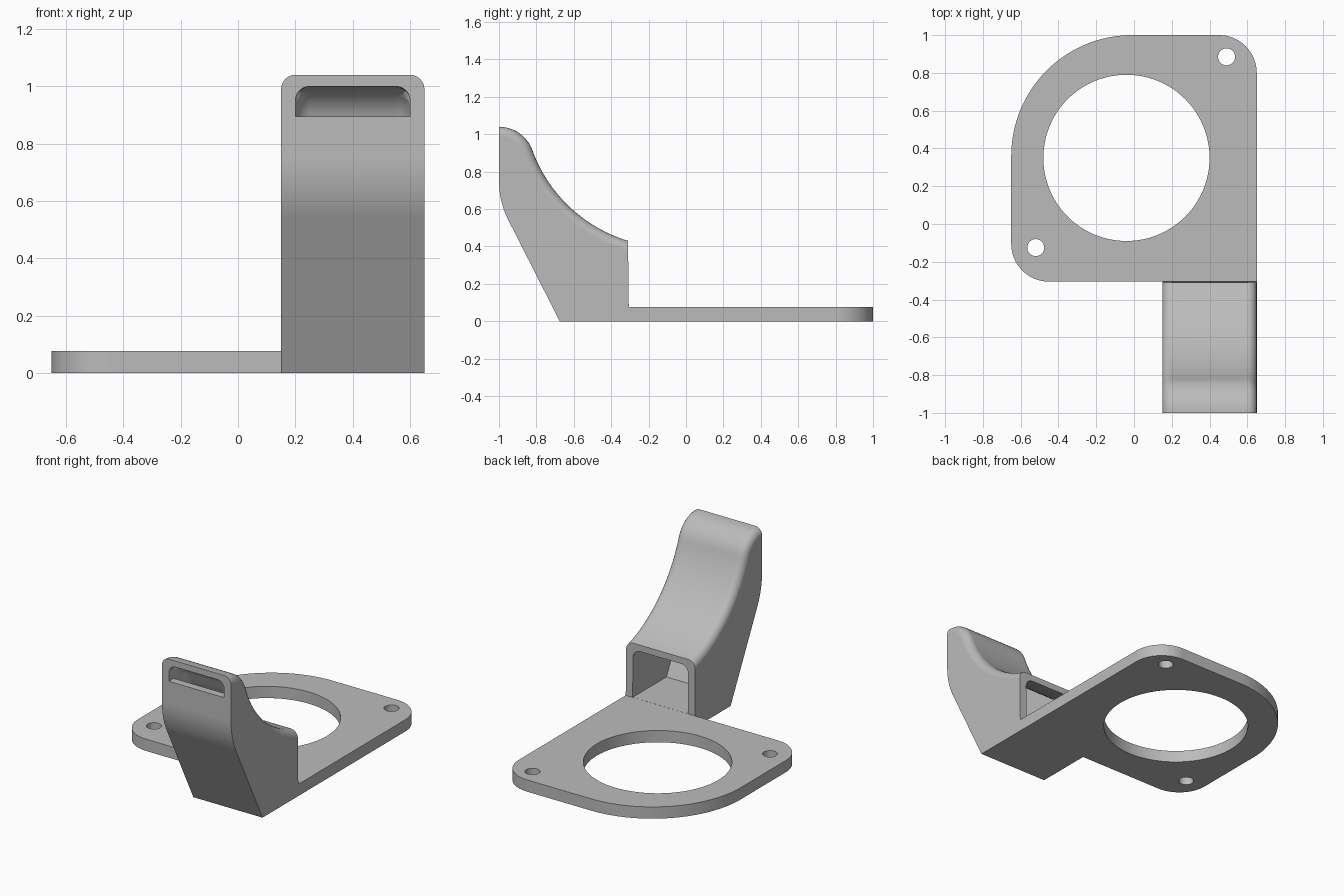
import bpy, bmesh
from math import cos, sin, radians

cube = bpy.data.objects.get("Cube")
if cube:
    bpy.data.objects.remove(cube)

grey = bpy.data.materials.new("light grey")
grey.use_nodes = True
colour = (0.5, 0.5, 0.5, 1)
grey.diffuse_color = colour
grey.node_tree.nodes["Principled BSDF"].inputs["Base Color"].default_value = colour


def arc(cx, cy, r, start, end, steps=16):
    """Points along a circular arc, angles in degrees."""
    angles = [radians(start + (end - start) * i / steps) for i in range(steps + 1)]
    return [(cx + r * cos(a), cy + r * sin(a)) for a in angles]


def prism(name, points, axis, low, high, rounded=None, radius=0.05):
    """Extrude a profile along x or z; round the rim edges that 'rounded' picks."""
    bm = bmesh.new()
    place = (lambda p: (low, *p)) if axis == 0 else (lambda p: (*p, low))
    face = bm.faces.new([bm.verts.new(place(p)) for p in points])
    top = bmesh.ops.extrude_face_region(bm, geom=[face])["geom"]
    for v in top:
        if isinstance(v, bmesh.types.BMVert):
            v.co[axis] = high
    bmesh.ops.recalc_face_normals(bm, faces=bm.faces)
    if rounded:
        rim = [e for e in bm.edges
               if abs(e.verts[0].co[axis] - e.verts[1].co[axis]) < 1e-5
               and all(rounded(v.co) for v in e.verts)]
        bmesh.ops.bevel(bm, geom=rim, offset=radius, segments=6, profile=0.5,
                        affect='EDGES', clamp_overlap=False)
    mesh = bpy.data.meshes.new(name)
    bm.to_mesh(mesh)
    bm.free()
    obj = bpy.data.objects.new(name, mesh)
    bpy.context.collection.objects.link(obj)
    mesh.materials.append(grey)
    return obj


def finish(obj, cutters):
    """Cut away the cutters, then shade smooth with crisp flats."""
    for cutter in cutters:
        mod = obj.modifiers.new("cut", 'BOOLEAN')
        mod.object, mod.operation, mod.solver = cutter, 'DIFFERENCE', 'EXACT'
    graph = bpy.context.evaluated_depsgraph_get()
    mesh = bpy.data.meshes.new_from_object(obj.evaluated_get(graph))
    obj.modifiers.clear()
    obj.data = mesh
    for cutter in cutters:
        bpy.data.objects.remove(cutter)
    bpy.ops.object.select_all(action='DESELECT')
    obj.select_set(True)
    bpy.context.view_layer.objects.active = obj
    bpy.ops.object.shade_smooth_by_angle(angle=radians(30))
    weighted = obj.modifiers.new("flat faces", 'WEIGHTED_NORMAL')
    weighted.keep_sharp = True


side, back, front = 0.65, 1.0, -0.305
thick, wall = 0.077, 0.05

# Mounting plate: one square, two small and one large rounded corner
outline = ([(side, front)]
           + arc(side - 0.2, back - 0.2, 0.2, 0, 90)
           + arc(-side + 0.64, back - 0.64, 0.64, 90, 180, 32)
           + arc(-side + 0.2, front + 0.2, 0.2, 180, 270))
plate = prism("mounting_plate", outline, 2, 0, thick)
holes = [prism("hole", arc(x, y, r, 0, 360, n)[:-1], 2, -0.1, 0.2)
         for x, y, r, n in ((-0.04, 0.35, 0.44, 96),
                            (0.49, 0.885, 0.045, 32),
                            (-0.52, -0.125, 0.045, 32))]
finish(plate, holes)


def roof(inset, depth):
    """Curved top of the duct, from the front lip to the rear opening."""
    lip = arc(-1, 0.85, 0.19 - inset, 90, 20, 12)
    sweep = arc(-0.081, 1.184, 0.788 + inset, 200, depth, 28)
    return lip + sweep[1:]


# Duct body
body = (roof(0, 253.1)
        + [(front, 0), (-0.675, 0)]
        + arc(-0.54, 0.75, 0.46, 207, 180, 10))
duct = prism("air_duct", body, 0, 0.15, side,
             lambda c: c.z > 0.42 and (c.z > 1.03 or c.y > -0.99)
             and c.z > 0.36 - 0.75 * (c.y + 0.3))

# Hollow passage from the rear opening to the front slot
passage = ([(-1.1, 1.0)] + roof(0.04, 256)
           + [(-0.25, 0.375), (-0.25, thick), (-0.655, thick)]
           + arc(-0.54, 0.75, 0.41, 207, 180, 10)
           + [(-0.95, 0.895), (-1.1, 0.895)])
cavity = prism("passage", passage, 0, 0.15 + wall, side - wall,
               lambda c: c.z > 0.36 and (c.z > 0.99 or c.y > -0.94)
               and c.z > 0.36 - 0.75 * (c.y + 0.3))
finish(duct, [cavity])
